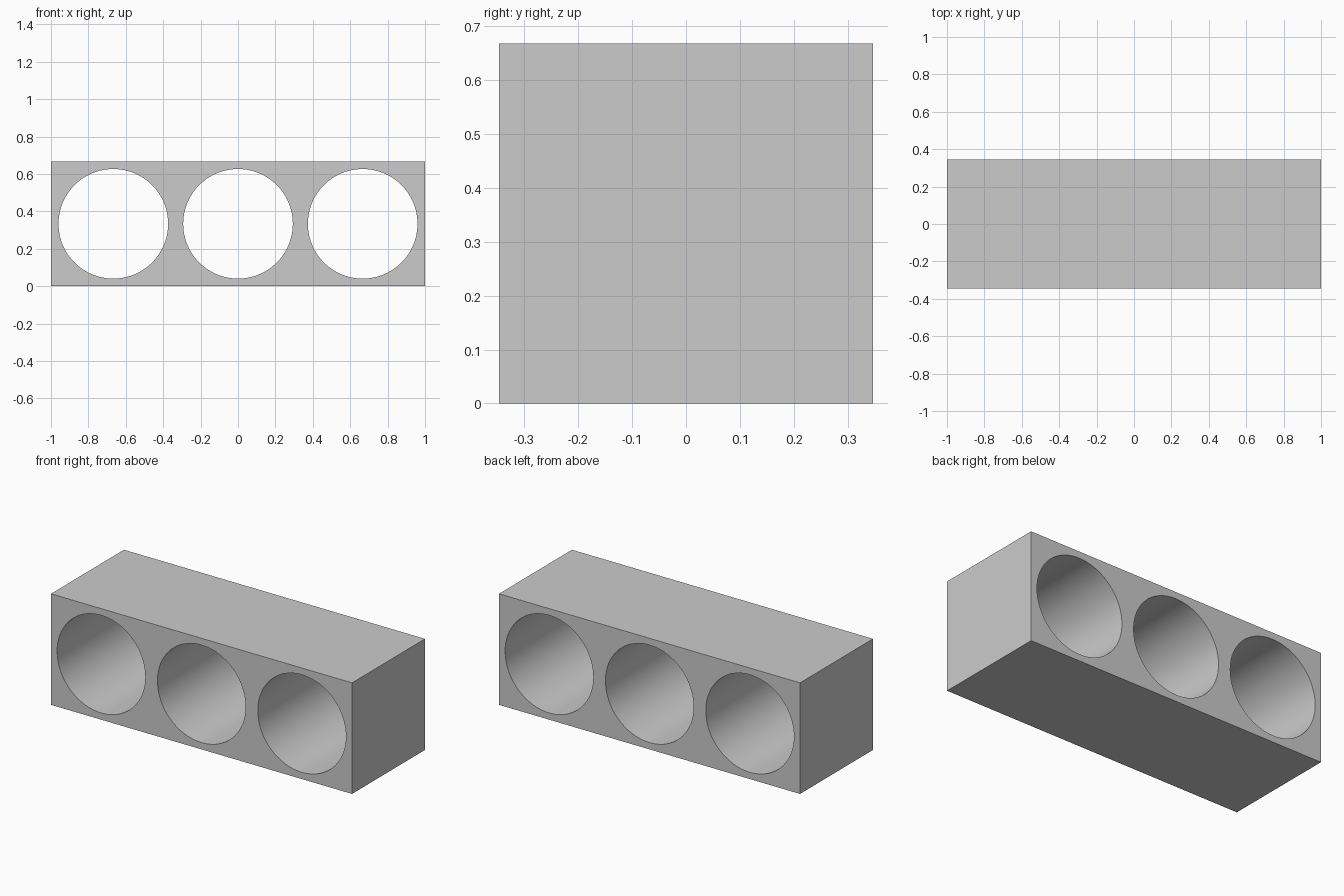
import bpy
import bmesh
from math import radians
from mathutils import Matrix

if "Cube" in bpy.data.objects:
    bpy.data.objects.remove(bpy.data.objects["Cube"])

WIDTH, DEPTH, HEIGHT = 2.0, 0.692, 0.667
HOLE_RADIUS = 0.293
HOLE_SPACING = WIDTH / 3


def object_from_bmesh(name, bm):
    mesh = bpy.data.meshes.new(name)
    bm.to_mesh(mesh)
    bm.free()
    obj = bpy.data.objects.new(name, mesh)
    bpy.context.collection.objects.link(obj)
    return obj


# Solid block
bm = bmesh.new()
bmesh.ops.create_cube(bm, size=1, matrix=Matrix.Translation((0, 0, HEIGHT / 2))
                      @ Matrix.Diagonal((WIDTH, DEPTH, HEIGHT, 1)))
block = object_from_bmesh("block", bm)

# Three round cutters running front to back
bm = bmesh.new()
for i in (-1, 0, 1):
    bmesh.ops.create_cone(bm, cap_ends=True, segments=96, radius1=HOLE_RADIUS,
                          radius2=HOLE_RADIUS, depth=DEPTH + 0.4,
                          matrix=Matrix.Translation((i * HOLE_SPACING, 0, HEIGHT / 2))
                          @ Matrix.Rotation(radians(90), 4, 'X'))
cutter = object_from_bmesh("hole_cutter", bm)
cutter.hide_render = True

# Bore the through holes
mod = block.modifiers.new("holes", 'BOOLEAN')
mod.operation = 'DIFFERENCE'
mod.solver = 'EXACT'
mod.object = cutter
bpy.context.view_layer.objects.active = block
block.select_set(True)
bpy.ops.object.modifier_apply(modifier=mod.name)
bpy.data.objects.remove(cutter)

# Smooth bores, crisp edges
bpy.ops.object.shade_smooth_by_angle(angle=radians(30))
